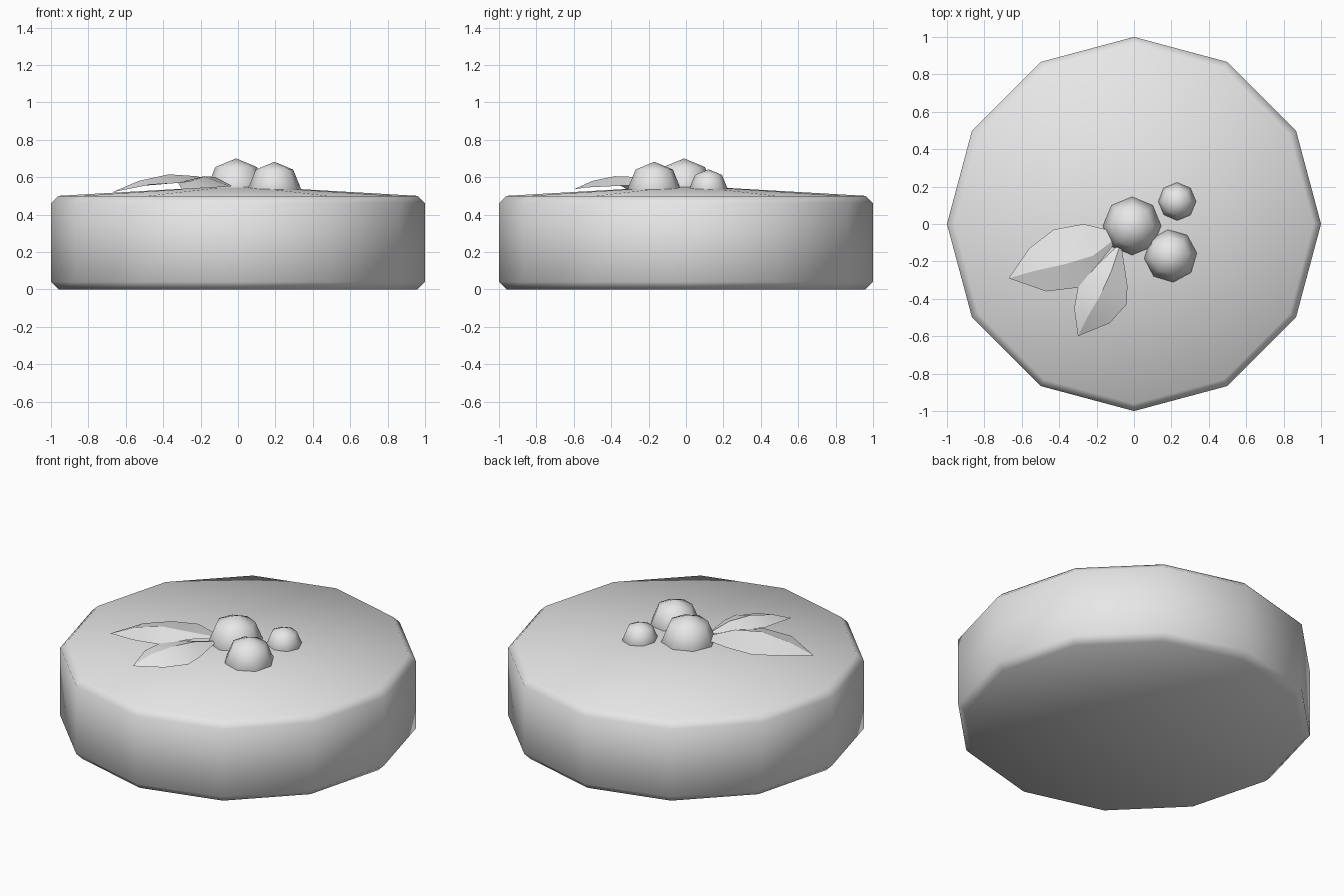
import bpy, bmesh
from math import sin, cos, pi, radians
from mathutils import Matrix, Vector

cube = bpy.data.objects.get("Cube")
if cube:
    bpy.data.objects.remove(cube, do_unlink=True)

# One plain grey for everything
grey = bpy.data.materials.new("light_grey")
grey.use_nodes = True
colour = (0.8, 0.8, 0.8, 1)
grey.diffuse_color = colour
grey.node_tree.nodes["Principled BSDF"].inputs["Base Color"].default_value = colour


def finish(name, bm):
    """Turn a bmesh into a smooth shaded object."""
    for f in bm.faces:
        f.smooth = True
    mesh = bpy.data.meshes.new(name)
    bm.to_mesh(mesh)
    bm.free()
    mesh.materials.append(grey)
    obj = bpy.data.objects.new(name, mesh)
    bpy.context.collection.objects.link(obj)
    return obj


def lathe(name, profile, bottom, top, sides):
    """Stack rings of (radius, height) and close them with a floor and a shallow cone."""
    bm = bmesh.new()
    rings = [[bm.verts.new((r * cos(2 * pi * i / sides), r * sin(2 * pi * i / sides), z))
              for i in range(sides)] for r, z in profile]
    low, high = bm.verts.new((0, 0, bottom)), bm.verts.new((0, 0, top))
    for i in range(sides):
        j = (i + 1) % sides
        for a, b in zip(rings, rings[1:]):
            bm.faces.new((a[i], a[j], b[j], b[i]))
        bm.faces.new((low, rings[0][j], rings[0][i]))
        bm.faces.new((high, rings[-1][i], rings[-1][j]))
    return finish(name, bm)


def berry(name, centre, radius, turn):
    bm = bmesh.new()
    place = Matrix.Translation(centre) @ Matrix.Rotation(radians(turn), 4, 'Z')
    bmesh.ops.create_uvsphere(bm, u_segments=8, v_segments=4, radius=radius, matrix=place)
    return finish(name, bm)


def leaf(name, ridge, left, right):
    """Folded leaf: both sides run from the tip to the stem along a raised ridge."""
    bm = bmesh.new()
    mid = [bm.verts.new(p) for p in ridge]
    for side in (left, right):
        edge = [mid[0]] + [bm.verts.new(p) for p in side] + [mid[-1]]
        for i in range(len(mid) - 1):
            corners = list(dict.fromkeys((mid[i], mid[i + 1], edge[i + 1], edge[i])))
            face = bm.faces.new(corners)
            face.normal_update()
            if face.normal.z < 0:
                face.normal_flip()
    for a, b in zip(mid, mid[1:]):
        bm.edges.get((a, b)).smooth = False
    return finish(name, bm)


# Round cake-like base with bevelled rims
lathe("base", [(0.96, 0), (1, 0.04), (1, 0.46), (0.96, 0.5)], 0, 0.555, 12)

# Berries
berry("large_berry", (-0.01, -0.01, 0.543), 0.157, 0)
berry("middle_berry", (0.195, -0.17, 0.54), 0.142, 6)
berry("small_berry", (0.23, 0.12, 0.54), 0.102, 0)

# Leaves
leaf("long_leaf",
     [(-0.67, -0.29, 0.52), (-0.53, -0.25, 0.58), (-0.37, -0.215, 0.615),
      (-0.22, -0.17, 0.605), (-0.06, -0.05, 0.56)],
     [(-0.56, -0.13, 0.55), (-0.43, -0.03, 0.56), (-0.27, 0, 0.575)],
     [(-0.47, -0.36, 0.56), (-0.3, -0.34, 0.57), (-0.18, -0.2, 0.58)])
leaf("short_leaf",
     [(-0.3, -0.6, 0.535), (-0.25, -0.5, 0.58), (-0.18, -0.38, 0.605),
      (-0.12, -0.25, 0.6), (-0.07, -0.1, 0.56)],
     [(-0.32, -0.45, 0.57), (-0.3, -0.34, 0.575), (-0.21, -0.23, 0.575)],
     [(-0.13, -0.53, 0.545), (-0.04, -0.43, 0.55), (-0.035, -0.33, 0.555)])
